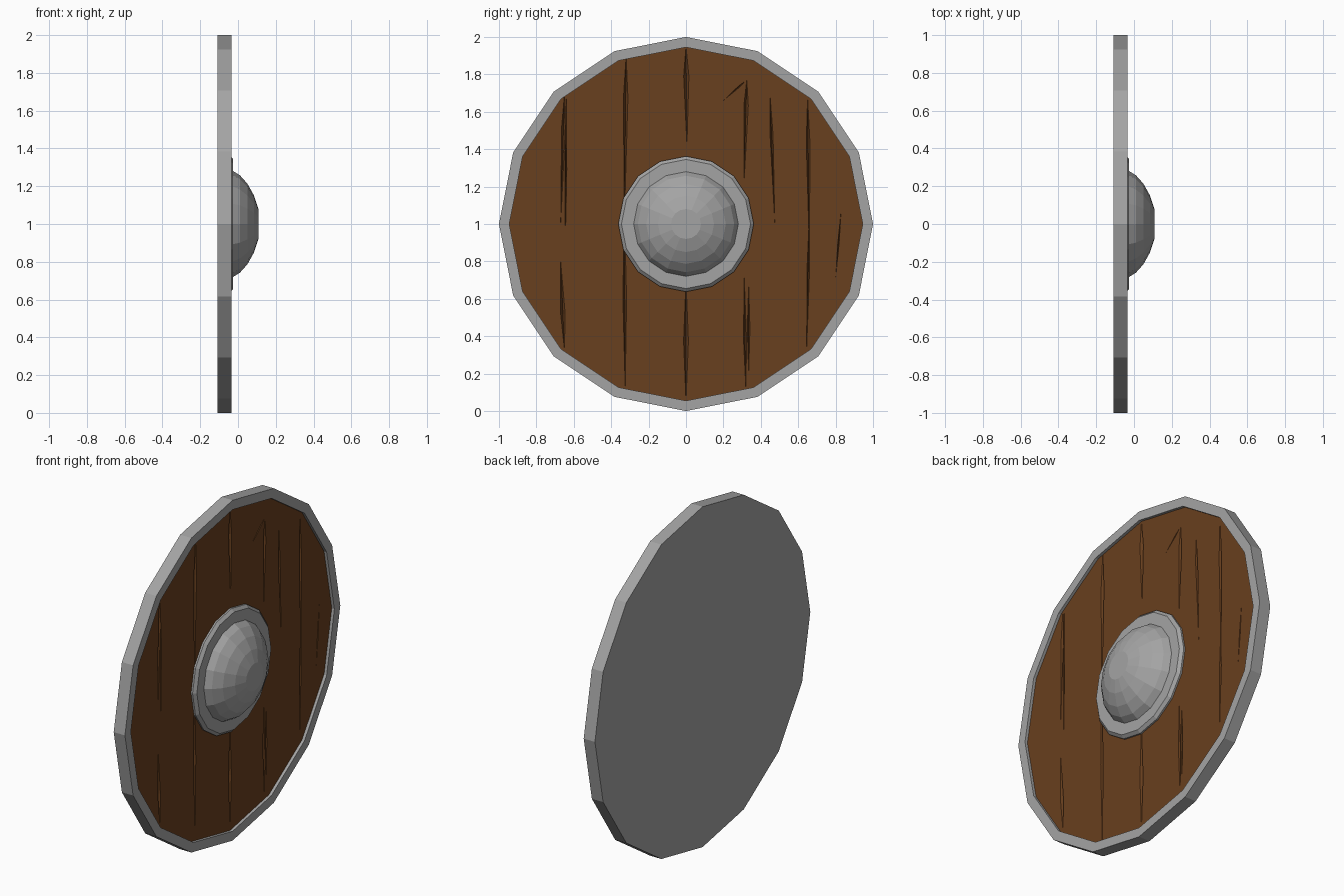
import bpy, bmesh, math
from mathutils import Vector

if "Cube" in bpy.data.objects:
    bpy.data.objects.remove(bpy.data.objects["Cube"])

SIDES = 16


def material(name, color):
    m = bpy.data.materials.new(name)
    m.diffuse_color = (*color, 1)
    m.use_nodes = True
    m.node_tree.nodes["Principled BSDF"].inputs["Base Color"].default_value = m.diffuse_color
    return m


def make_object(name, bm, mat):
    bmesh.ops.recalc_face_normals(bm, faces=bm.faces)
    me = bpy.data.meshes.new(name)
    bm.to_mesh(me)
    bm.free()
    ob = bpy.data.objects.new(name, me)
    bpy.context.collection.objects.link(ob)
    me.materials.append(mat)
    return ob


def lathe(name, profile, mat):
    """Spin (x, radius) points round the shield axis, capping both ends."""
    bm = bmesh.new()
    rings = []
    for x, r in profile:
        angles = [2 * math.pi * i / SIDES for i in range(SIDES)]
        rings.append([bm.verts.new((x, r * math.sin(a), 1 + r * math.cos(a))) for a in angles])
    for a, b in zip(rings, rings[1:]):
        for i in range(SIDES):
            j = (i + 1) % SIDES
            bm.faces.new((a[i], a[j], b[j], b[i]))
    bm.faces.new(rings[0])
    bm.faces.new(rings[-1])
    return make_object(name, bm, mat)


def add_crack(bm, y0, z0, y1, z1, width, depth, bulge):
    """Long pointed sliver that carves a tapering V-shaped crack."""
    a, b = Vector((FACE, y0, z0)), Vector((FACE, y1, z1))
    mid = a.lerp(b, bulge)
    side = (b - a).cross(Vector((1, 0, 0))).normalized() * width / 2
    deep = Vector((depth, 0, 0))
    tips = [bm.verts.new(a), bm.verts.new(b)]
    ring = [bm.verts.new(mid + o) for o in (side, deep, -side, -deep)]
    for t in tips:
        for i in range(4):
            bm.faces.new((t, ring[i], ring[(i + 1) % 4]))


wood = material("wood", (0.14, 0.05, 0.013))
metal = material("metal", (0.37, 0.37, 0.37))
FACE = -0.052

# Metal rim and flat back plate
lathe("rim_and_back", [(-0.085, 0.945), (-0.035, 0.945), (-0.035, 1.0), (-0.108, 1.0)], metal)

# Wooden face
face = lathe("wooden_face", [(-0.084, 0.947), (FACE, 0.947)], wood)

# Cracks: y0, z0, y1, z1, width, position of the widest point
cracks = [
    (-0.65, 1.69, -0.67, 1.00, 0.020, 0.25),
    (-0.64, 1.68, -0.645, 0.90, 0.010, 0.50),
    (-0.67, 0.80, -0.65, 0.33, 0.024, 0.60),
    (-0.32, 1.90, -0.33, 1.00, 0.024, 0.25),
    (-0.33, 1.08, -0.325, 0.12, 0.020, 0.50),
    (0.00, 1.95, 0.005, 1.42, 0.028, 0.30),
    (0.00, 0.70, 0.00, 0.05, 0.026, 0.50),
    (0.325, 1.77, 0.31, 1.22, 0.024, 0.25),
    (0.31, 0.75, 0.32, 0.12, 0.016, 0.60),
    (0.335, 0.68, 0.335, 0.20, 0.014, 0.50),
    (0.65, 1.68, 0.66, 0.85, 0.020, 0.30),
    (0.66, 1.05, 0.645, 0.33, 0.014, 0.40),
    (0.20, 1.66, 0.318, 1.765, 0.008, 0.70),
    (0.45, 1.68, 0.475, 1.00, 0.016, 0.30),
    (0.83, 1.08, 0.80, 0.71, 0.007, 0.50),
]
bm = bmesh.new()
for y0, z0, y1, z1, width, bulge in cracks:
    add_crack(bm, y0, z0, y1, z1, width, 0.02, bulge)
cutter = make_object("crack_cutter", bm, wood)
cutter.hide_render = True

# Carve the cracks, then drop the cutter
mod = face.modifiers.new("cracks", "BOOLEAN")
mod.operation = "DIFFERENCE"
mod.solver = "EXACT"
mod.use_self = True
mod.object = cutter
bpy.context.view_layer.objects.active = face
bpy.ops.object.modifier_apply(modifier=mod.name)
bpy.data.objects.remove(cutter)

# Central boss: bevelled flange, then faceted dome
lathe("boss_flange", [(-0.065, 0.362), (-0.042, 0.362), (-0.026, 0.345), (-0.026, 0.27)], metal)
lathe("boss_dome", [(-0.04, 0.28), (-0.026, 0.28), (0.01, 0.258), (0.05, 0.213),
                    (0.085, 0.15), (0.108, 0.08)], metal)
